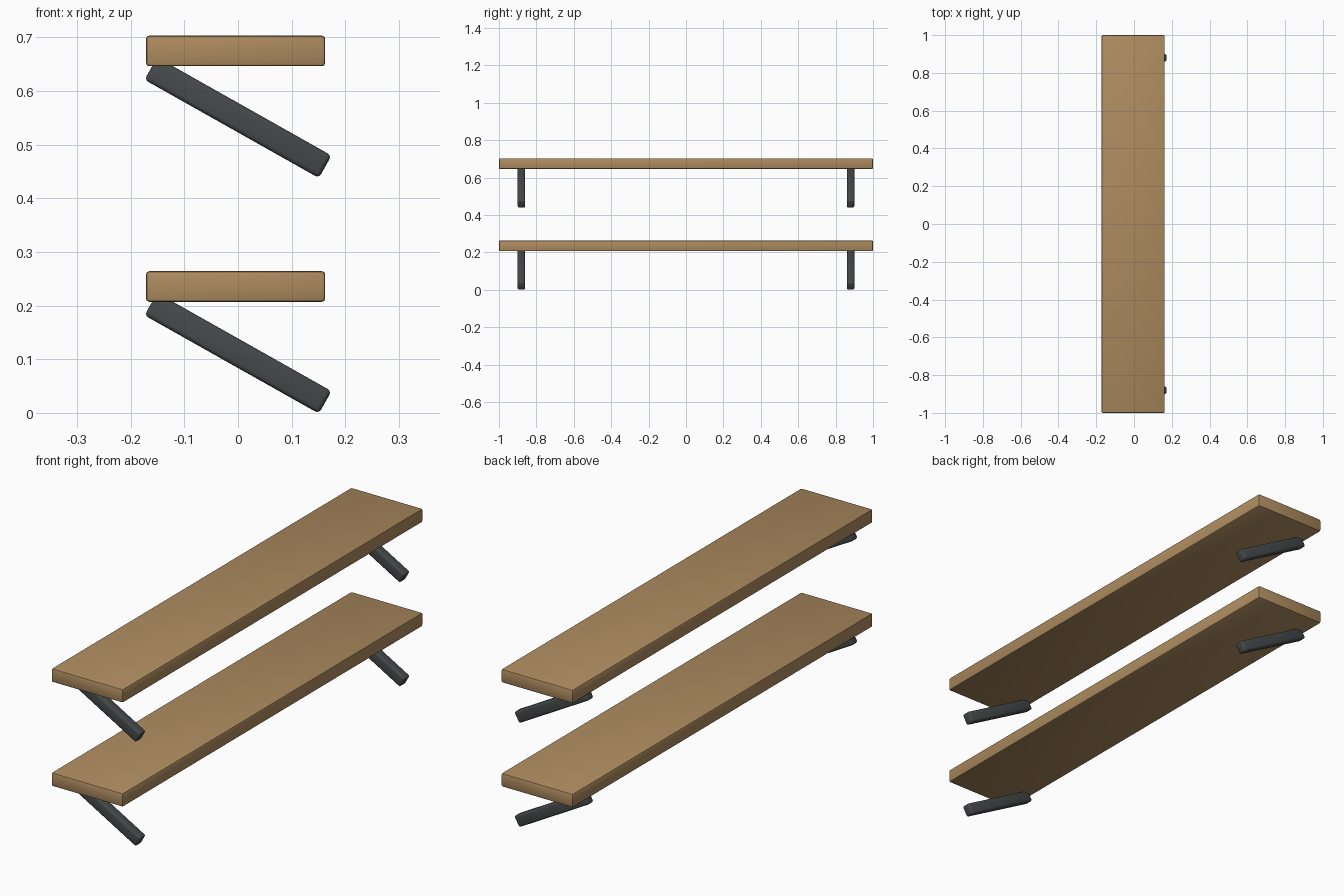
import bpy
import math

if "Cube" in bpy.data.objects:
    bpy.data.objects.remove(bpy.data.objects["Cube"])


def material(name, rgb):
    m = bpy.data.materials.new(name)
    m.diffuse_color = (*rgb, 1.0)
    m.use_nodes = True
    m.node_tree.nodes["Principled BSDF"].inputs["Base Color"].default_value = m.diffuse_color
    return m


wood = material("oak_wood", (0.42, 0.26, 0.115))
metal = material("dark_grey_metal", (0.060, 0.068, 0.068))


def rounded_box(name, size, centre, mat, radius, segments, tilt=0.0):
    """Box with softened edges, tilted about the y axis."""
    bpy.ops.mesh.primitive_cube_add(size=1, location=centre)
    ob = bpy.context.object
    ob.name = name
    ob.scale = size
    bpy.ops.object.transform_apply(location=False, rotation=False, scale=True)
    ob.rotation_euler.y = tilt
    ob.data.materials.append(mat)
    bevel = ob.modifiers.new("soft_edges", 'BEVEL')
    bevel.width = radius
    bevel.segments = segments
    bpy.ops.object.modifier_apply(modifier=bevel.name)
    bpy.ops.object.shade_smooth_by_angle(angle=math.radians(30))
    return ob


# Two identical shelves, each with a board on two slanted brackets
for level, z in (("lower", 0.0), ("upper", 0.439)):
    rounded_box(level + "_board", (0.334, 2.0, 0.057),
                (-0.0045, 0, z + 0.2355), wood, 0.006, 2)
    for side, y in (("front", -0.88), ("back", 0.88)):
        rounded_box(f"{level}_{side}_bracket", (0.373, 0.04, 0.048),
                    (0, y, z + 0.1112), metal, 0.008, 3,
                    tilt=math.radians(29.4))
